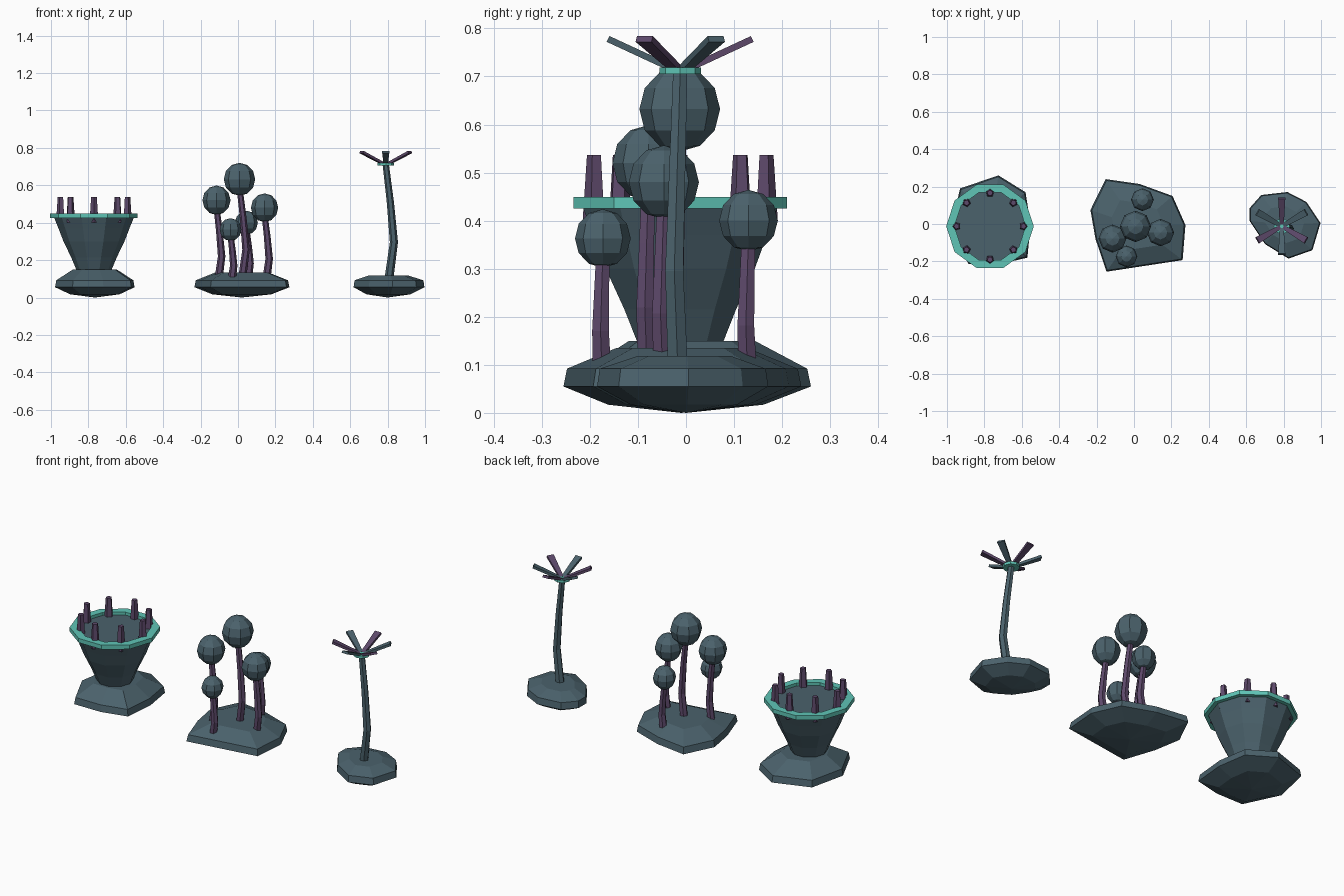
import bpy, bmesh, math
from mathutils import Vector

if "Cube" in bpy.data.objects:
    bpy.data.objects.remove(bpy.data.objects["Cube"])


def mat(name, rgb):
    m = bpy.data.materials.new(name)
    m.diffuse_color = (*rgb, 1)
    m.use_nodes = True
    m.node_tree.nodes["Principled BSDF"].inputs["Base Color"].default_value = m.diffuse_color
    return m


SLATE = mat("dark slate", (0.070, 0.122, 0.150))
PURPLE = mat("dusky purple", (0.110, 0.066, 0.145))
TEAL = mat("bright teal", (0.115, 0.560, 0.470))


def finish(bm, name, material):
    bmesh.ops.recalc_face_normals(bm, faces=bm.faces)
    me = bpy.data.meshes.new(name)
    bm.to_mesh(me)
    bm.free()
    me.materials.append(material)
    ob = bpy.data.objects.new(name, me)
    bpy.context.collection.objects.link(ob)
    return ob


def loft(name, rings, sides, material, closed=False, turn=0.0):
    """Horizontal rings (x, y, z, radius) joined by flat sides."""
    bm = bmesh.new()
    loops = []
    for x, y, z, r in rings:
        loops.append([bm.verts.new((x + r * math.cos(turn + math.tau * i / sides),
                                    y + r * math.sin(turn + math.tau * i / sides), z))
                      for i in range(sides)])
    pairs = list(zip(loops, loops[1:]))
    if closed:
        pairs.append((loops[-1], loops[0]))
    else:
        bm.faces.new(loops[0])
        bm.faces.new(loops[-1])
    for a, b in pairs:
        for i in range(sides):
            j = (i + 1) % sides
            bm.faces.new((a[i], a[j], b[j], b[i]))
    return finish(bm, name, material)


def rock(name, centre, outline, top):
    """Faceted stone: hull of a plan outline repeated at several heights."""
    bm = bmesh.new()
    c = Vector(centre)
    bm.verts.new((c.x, c.y, 0))
    for s, z in ((0.62, 0.017), (1, 0.055), (0.97, 0.092), (0.55, top)):
        for p in outline:
            q = c + (Vector(p) - c) * s
            bm.verts.new((q.x, q.y, z))
    res = bmesh.ops.convex_hull(bm, input=bm.verts)
    junk = {g for g in res["geom_interior"] + res["geom_unused"]
            if isinstance(g, bmesh.types.BMVert)}
    bmesh.ops.delete(bm, geom=list(junk), context='VERTS')
    return finish(bm, name, material=SLATE)


def stalk(name, x, y, z0, z1, material, r0=0.022, r1=0.016):
    """Slightly bent tapering stem ending at (x, y, z1)."""
    h = z1 - z0
    bends = ((0, 0.025, -0.008), (0.33, 0.07, -0.02), (0.67, 0.04, -0.01), (1, 0, 0))
    rings = [(x + h * dx, y + h * dy, z0 + h * t, r0 + (r1 - r0) * t) for t, dx, dy in bends]
    return loft(name, rings, 6, material)


# --- Cup plant (left) ---
CX, CY = -0.77, -0.012
rock("cup_rock", (-0.765, 0.0),
     [(-.93, .19), (-.725, .26), (-.58, .17), (-.553, .0), (-.57, -.18),
      (-.72, -.215), (-.885, -.215), (-.978, -.02)], 0.15)
loft("cup_body", [(CX, CY, z, r) for z, r in
                  ((.10, .088), (.15, .095), (.215, .122), (.30, .163), (.37, .19), (.432, .215))],
     10, SLATE)
loft("cup_rim", [(CX, CY, z, r) for z, r in
                 ((.425, .190), (.425, .234), (.449, .234), (.449, .190))],
     10, TEAL, closed=True)
for k in range(8):
    a = math.tau * k / 8
    x, y = CX + 0.178 * math.cos(a), CY + 0.178 * math.sin(a)
    loft(f"cup_tentacle_{k}", [(x, y, .40, .025), (x, y, .537, .016)], 5, PURPLE, turn=a)

# --- Bulb cluster (middle) ---
rock("bulb_rock", (0.02, -0.01),
     [(-.152, .24), (.03, .214), (.206, .15), (.275, -.005), (.26, -.193),
      (-.147, -.255), (-.206, -.08), (-.233, .075)], 0.135)
bulbs = [(.008, -.013, .632, .084), (-.115, -.078, .52, .075), (.142, -.046, .48, .073),
         (-.04, -.173, .363, .058), (.045, .13, .40, .061)]
for k, (x, y, z, r) in enumerate(bulbs):
    stalk(f"bulb_stalk_{k}", x, y, 0.09, z - 0.5 * r, PURPLE)
    bm = bmesh.new()
    bmesh.ops.create_uvsphere(bm, u_segments=8, v_segments=6, radius=r)
    bmesh.ops.scale(bm, vec=(1, 1, 1.05), verts=bm.verts)
    bmesh.ops.translate(bm, vec=(x, y, z), verts=bm.verts)
    finish(bm, f"bulb_{k}", SLATE)

# --- Tall flower (right) ---
FX, FY = 0.79, -0.012
rock("flower_rock", (0.80, 0.0),
     [(.618, .085), (.68, .155), (.82, .171), (.922, .118), (.997, .005),
      (.954, -.14), (.826, -.185), (.70, -.107), (.618, .016)], 0.118)
stalk("flower_stalk", FX, FY, 0.09, 0.712, SLATE, 0.024, 0.017)
loft("flower_disc", [(FX, FY, .705, .043), (FX, FY, .719, .043)], 8, TEAL)
for k in range(6):
    a = math.radians(30 + 60 * k)
    out = Vector((math.cos(a), math.sin(a), 0))
    side = Vector((-out.y, out.x, 0))
    bm = bmesh.new()
    # sloping petal, wider at the tip
    ends = []
    for r, z, w in ((.012, .714, .011), (.150, .778, .019)):
        mid = Vector((FX, FY, z)) + out * r
        lift = Vector((0, 0, 1)) * 0.006 - out * 0.003
        ends.append([bm.verts.new(mid + side * w * s + lift * t)
                     for s, t in ((-1, -1), (1, -1), (1, 1), (-1, 1))])
    bm.faces.new(ends[0])
    bm.faces.new(ends[1])
    for i in range(4):
        j = (i + 1) % 4
        bm.faces.new((ends[0][i], ends[0][j], ends[1][j], ends[1][i]))
    finish(bm, f"petal_{k}", PURPLE if k % 2 else SLATE)
